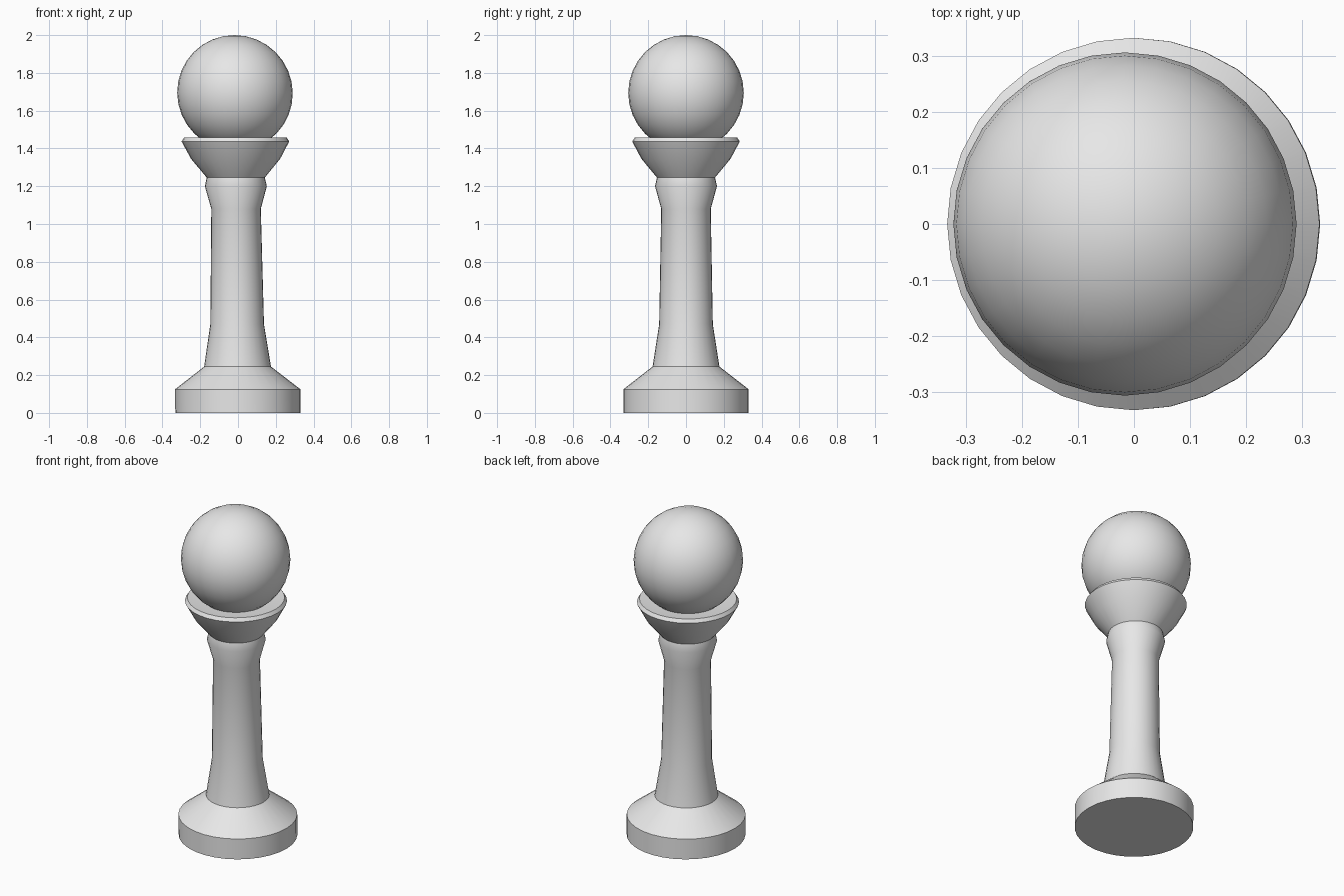
import bpy, bmesh
from math import cos, sin, pi, radians

SEGMENTS = 32
LEAN = -0.0095  # sideways drift per unit of height

cube = bpy.data.objects.get("Cube")
if cube:
    bpy.data.objects.remove(cube, do_unlink=True)

grey = bpy.data.materials.new("light grey")
grey.use_nodes = True
colour = (0.8, 0.8, 0.8, 1)
grey.diffuse_color = colour
grey.node_tree.nodes["Principled BSDF"].inputs["Base Color"].default_value = colour


def finish(name, bm):
    """Lean the part, shade it and add it to the scene."""
    for v in bm.verts:
        v.co.x += LEAN * v.co.z
    bmesh.ops.recalc_face_normals(bm, faces=bm.faces)
    mesh = bpy.data.meshes.new(name)
    bm.to_mesh(mesh)
    bm.free()
    mesh.materials.append(grey)
    obj = bpy.data.objects.new(name, mesh)
    bpy.context.collection.objects.link(obj)
    bpy.ops.object.select_all(action='DESELECT')
    obj.select_set(True)
    bpy.context.view_layer.objects.active = obj
    bpy.ops.object.shade_smooth_by_angle(angle=radians(40))


def lathe(name, profile):
    """Turn (radius, height) points around z and cap both ends."""
    bm = bmesh.new()
    rings = []
    for r, z in profile:
        angles = [2 * pi * i / SEGMENTS for i in range(SEGMENTS)]
        rings.append([bm.verts.new((r * cos(a), r * sin(a), z)) for a in angles])
    for low, high in zip(rings, rings[1:]):
        for i in range(SEGMENTS):
            j = (i + 1) % SEGMENTS
            bm.faces.new((low[i], low[j], high[j], high[i]))
    bm.faces.new(rings[0][::-1])
    bm.faces.new(rings[-1])
    finish(name, bm)


# Round foot flowing into the tapered stem
lathe("base_and_stem", [(0.332, 0), (0.332, 0.125), (0.177, 0.245), (0.142, 0.47),
                        (0.131, 1.08), (0.164, 1.2), (0.153, 1.25)])

# Flared collar with a narrow bevelled rim
lathe("collar", [(0.153, 1.245), (0.236, 1.345), (0.285, 1.437),
                 (0.272, 1.457), (0.16, 1.445)])

# Ball head
bm = bmesh.new()
bmesh.ops.create_uvsphere(bm, u_segments=SEGMENTS, v_segments=SEGMENTS // 2, radius=0.306)
bmesh.ops.translate(bm, verts=bm.verts, vec=(0, 0, 1.694))
finish("head", bm)
